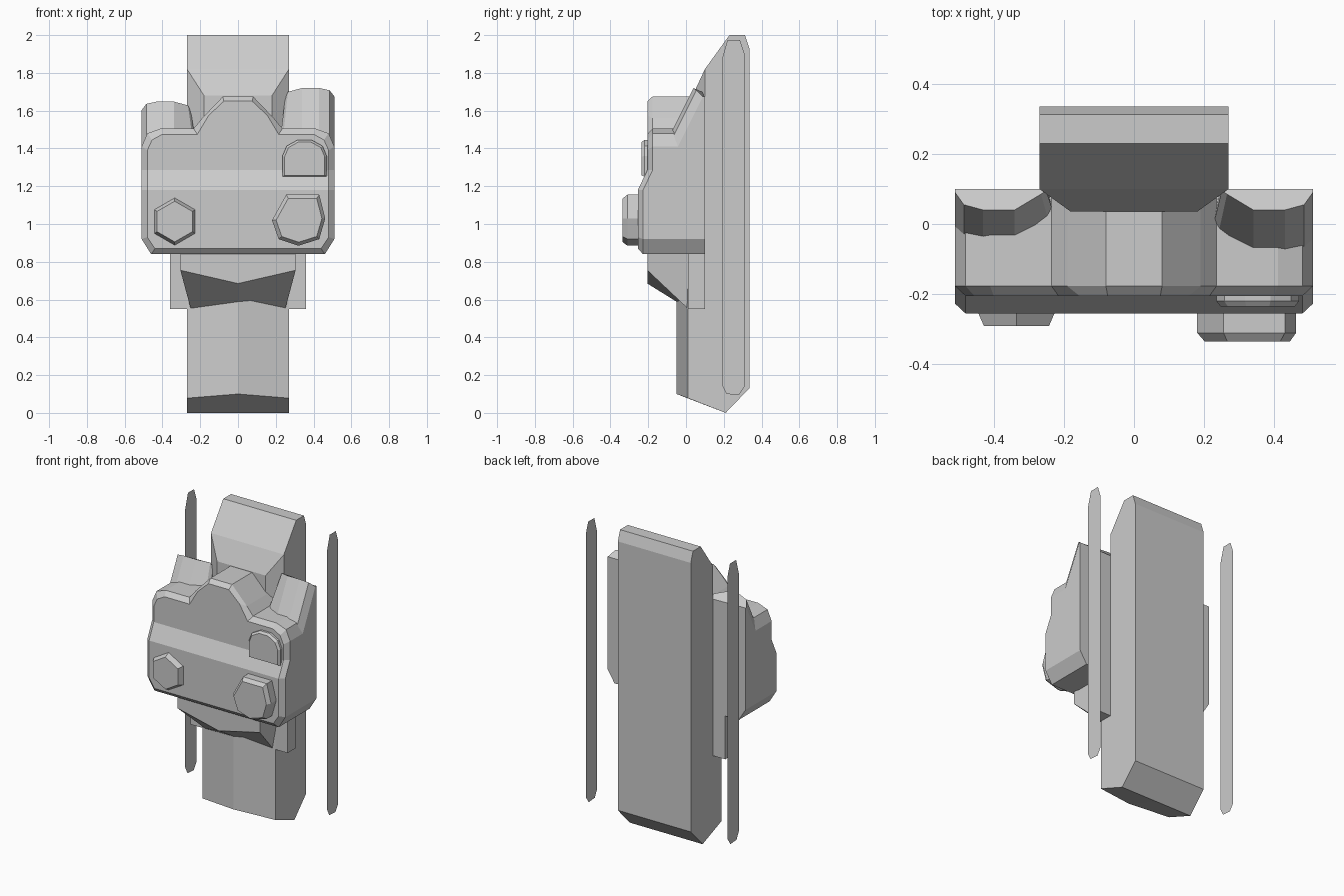
import bpy, bmesh, math

if "Cube" in bpy.data.objects:
    bpy.data.objects.remove(bpy.data.objects["Cube"])


def make(name, verts, faces):
    me = bpy.data.meshes.new(name)
    bm = bmesh.new()
    vs = [bm.verts.new(v) for v in verts]
    for f in faces:
        bm.faces.new([vs[i] for i in f])
    if len(faces) > 1:
        bmesh.ops.recalc_face_normals(bm, faces=bm.faces)
    bm.to_mesh(me)
    bm.free()
    ob = bpy.data.objects.new(name, me)
    bpy.context.collection.objects.link(ob)
    return ob


def loft(name, loops, caps=(True, True)):
    # skin between equal-length closed loops
    n = len(loops[0])
    verts = [p for lp in loops for p in lp]
    faces = [(k * n + i, k * n + (i + 1) % n, (k + 1) * n + (i + 1) % n, (k + 1) * n + i)
             for k in range(len(loops) - 1) for i in range(n)]
    if caps[0]:
        faces.append(tuple(range(n)))
    last = (len(loops) - 1) * n
    if caps[1] is True:
        faces.append(tuple(range(last, last + n)))
    elif caps[1]:
        faces += [tuple(last + i for i in f) for f in caps[1]]
    return make(name, verts, faces)


# Tall back column: side profile across x, front bulging at the centre line
side = [(.33, .13), (.21, 0), (.01, .078), (.01, .9), (.1, 1.0), (.1, 1.82),
        (.23, 2), (.312, 2), (.335, 1.93)]
mid = list(side)
mid[2], mid[3] = (-.05, .1), (-.05, .9)
mid[0] = side[0] = (.335, .13)
loft("back_column", [[(x, y, z) for y, z in p]
                     for x, p in ((-.27, side), (0, mid), (.27, side))])

# Tapered neck that joins the column to the front housing
loft("neck", [[(-.27, .1, 1.82), (.27, .1, 1.82), (.27, .1, 1.4), (-.27, .1, 1.4)],
              [(-.18, .035, 1.68), (.18, .035, 1.68), (.18, .035, 1.4), (-.18, .035, 1.4)]])

# Front housing: bevelled outline with a stepped face
outer = [(.46, .84), (.51, .92), (.51, 1.18), (.51, 1.285), (.51, 1.41), (.48, 1.48),
         (.41, 1.505), (.235, 1.505), (.19, 1.56), (.08, 1.675)]
inner = [(.44, .87), (.48, .93), (.48, 1.18), (.48, 1.285), (.48, 1.39), (.455, 1.445),
         (.4, 1.475), (.215, 1.475), (.155, 1.575), (.075, 1.65)]


def full(half):
    return half + [(-x, z) for x, z in reversed(half)]


def step(z):
    t = min(max((z - 1.18) / .105, 0), 1)
    return -.255 + .05 * t


o, i = full(outer), full(inner)
N = len(o)
front = [(0, 1, 2, N - 3, N - 2, N - 1), (2, 3, N - 4, N - 3), tuple(range(3, N - 3))]
loft("front_housing", [[(x, .1, z) for x, z in o],
                       [(x, step(z) + .028, z) for x, z in o],
                       [(x, step(z), z) for x, z in i]], (True, front))

# Leaning rounded shoulders, the right one taller
top = [(.25, .095, -.05), (.265, .085, -.02), (.34, .04, 0), (.43, .04, 0),
       (.485, .055, -.012), (.51, .09, -.045)]
for name, s, height in (("right_shoulder", 1, 1.72), ("left_shoulder", -1, 1.648)):
    lean = [(s * x, y, height + dz) for x, y, dz in top]
    base = [(x - s * (.035 if k < 2 else 0), y - .5 * (z - 1.38), 1.38)
            for k, (x, y, z) in enumerate(lean)]
    back = [(s * .51, .1), (s * .24, .1)]
    loft(name, [base + [(x, y, 1.38) for x, y in back],
                lean + [(s * .51, .1, height - .045), (s * .25, .1, height - .05)]])

# Chin block and wedge under the housing
loft("chin_block", [[(x * .36, y, z) for x, y in ((-1, .01), (1, .01), (1, .1), (-1, .1))]
                    for z in (.55, .9)])
loft("chin_wedge", [[(-.305, -.205, .9), (0, -.205, .9), (.305, -.205, .9),
                     (.305, -.205, .755), (0, -.205, .685), (-.305, -.205, .755)],
                    [(-.305, .012, .9), (0, .012, .9), (.305, .012, .9),
                     (.25, .012, .55), (0, .012, .55), (-.25, .012, .55)]])


# Raised buttons on the front face
def button(name, pts, c, y0, y1, y2, shrink):
    small = [(c[0] + (x - c[0]) * shrink, c[1] + (z - c[1]) * shrink) for x, z in pts]
    loft(name, [[(x, y0, z) for x, z in pts], [(x, y1, z) for x, z in pts],
                [(x, y2, z) for x, z in small]])


hexagon = [(-.335 + .125 * math.sin(k * math.pi / 3), 1.013 + .125 * math.cos(k * math.pi / 3))
           for k in range(6)]
button("hex_button", hexagon, (-.335, 1.013), -.22, -.255, -.29, .86)
knob = [(.255, 1.155), (.43, 1.155), (.462, 1.03), (.43, .92), (.32, .885), (.215, .92), (.18, 1.02)]
button("large_knob", knob, (.335, 1.02), -.22, -.31, -.335, .86)
arch = [(.47, 1.25), (.235, 1.25)] + [
    (.3525 - .1175 * math.cos(a), 1.36 + .09 * math.sin(a))
    for a in (k * math.pi / 5 for k in range(6))]
button("arch_button", arch, (.355, 1.33), -.18, -.22, -.235, .9)

# Thin flat strips floating beside the column
strip = [(.19, .15), (.215, .1), (.28, .095), (.31, .14), (.31, 1.9), (.285, 1.975),
         (.22, 1.975), (.19, 1.87)]
for name, x in (("right_strip", .525), ("left_strip", -.525)):
    pts = strip if x > 0 else strip[::-1]
    make(name, [(x, y, z) for y, z in pts], [tuple(range(len(pts)))])
